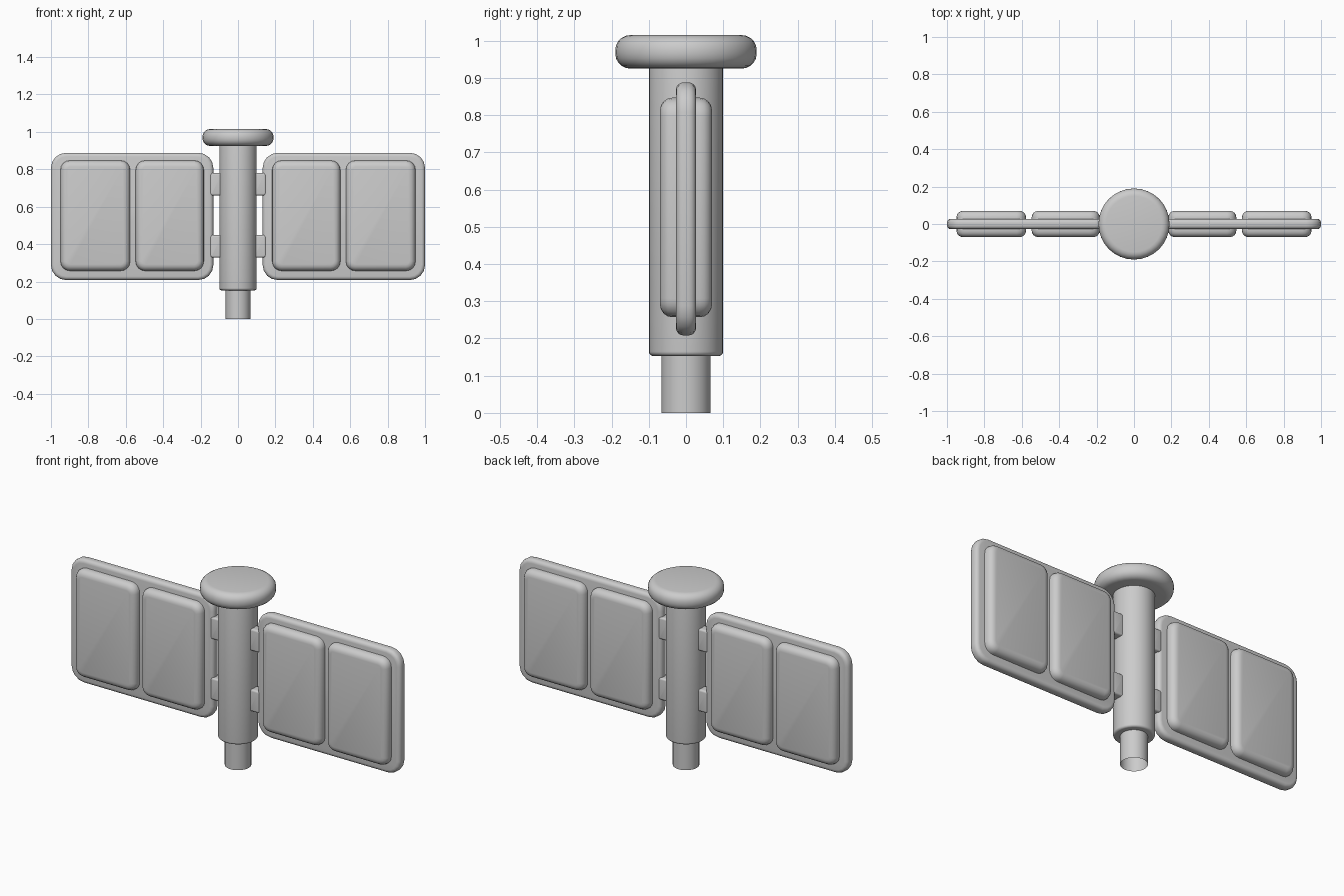
import bpy
import bmesh
import math
from mathutils import Vector

cube = bpy.data.objects.get("Cube")
if cube:
    bpy.data.objects.remove(cube, do_unlink=True)

# One plain grey for the whole model
grey = bpy.data.materials.new("plain grey")
grey.use_nodes = True
colour = (0.6, 0.6, 0.6, 1)
grey.diffuse_color = colour
grey.node_tree.nodes["Principled BSDF"].inputs["Base Color"].default_value = colour


def finish(name, bm):
    bmesh.ops.recalc_face_normals(bm, faces=bm.faces)
    mesh = bpy.data.meshes.new(name)
    bm.to_mesh(mesh)
    bm.free()
    mesh.materials.append(grey)
    obj = bpy.data.objects.new(name, mesh)
    bpy.context.collection.objects.link(obj)
    bpy.ops.object.select_all(action="DESELECT")
    bpy.context.view_layer.objects.active = obj
    obj.select_set(True)
    bpy.ops.object.shade_smooth_by_angle(angle=math.radians(40))
    return obj


def slab(name, x0, x1, z0, z1, half_depth, corner, rim):
    """Upright plate with rounded outline corners and softened rims."""
    bm = bmesh.new()
    bmesh.ops.create_cube(bm, size=1)
    for v in bm.verts:
        v.co = Vector(((x0 + x1) / 2 + v.co.x * (x1 - x0),
                       v.co.y * 2 * half_depth,
                       (z0 + z1) / 2 + v.co.z * (z1 - z0)))
    across = [e for e in bm.edges
              if abs(e.verts[0].co.y - e.verts[1].co.y) > half_depth]
    bmesh.ops.bevel(bm, geom=across, offset=corner, segments=4,
                    profile=0.5, affect="EDGES")
    rims = [e for e in bm.edges
            if abs(e.verts[0].co.y - e.verts[1].co.y) < half_depth]
    bmesh.ops.bevel(bm, geom=rims, offset=rim, segments=4,
                    profile=0.5, affect="EDGES")
    return finish(name, bm)


def drum(name, radius, z0, z1, rim=0, capped=True):
    """Upright cylinder, optionally open-ended or with rounded rims."""
    bm = bmesh.new()
    bmesh.ops.create_cone(bm, cap_ends=capped, segments=32, radius1=radius,
                          radius2=radius, depth=z1 - z0)
    bmesh.ops.translate(bm, verts=bm.verts, vec=(0, 0, (z0 + z1) / 2))
    if rim:
        rims = [e for e in bm.edges
                if abs(e.verts[0].co.z - e.verts[1].co.z) < 0.001]
        bmesh.ops.bevel(bm, geom=rims, offset=rim, segments=5,
                        profile=0.5, affect="EDGES")
    return finish(name, bm)


# Central post: open lower tube, main column and rounded cap
drum("lower_tube", 0.066, 0, 0.16, capped=False)
drum("column", 0.1, 0.153, 0.95, rim=0.012)
drum("top_cap", 0.19, 0.925, 1.015, rim=0.04)

# Wings: frame, two raised pads showing on both faces, two brackets
for side, sign in (("left", 1), ("right", -1)):
    def wing_part(name, inner, outer, *rest):
        x0, x1 = sorted((sign * inner, sign * outer))
        slab(f"{side}_{name}", x0, x1, *rest)

    wing_part("wing_frame", 0.132, 1.0, 0.208, 0.888, 0.027, 0.08, 0.02)
    wing_part("inner_pad", 0.183, 0.547, 0.257, 0.847, 0.07, 0.05, 0.034)
    wing_part("outer_pad", 0.577, 0.949, 0.257, 0.847, 0.07, 0.05, 0.034)
    for label, z in (("upper", 0.72), ("lower", 0.388)):
        wing_part(label + "_bracket", 0.08, 0.15, z - 0.06, z + 0.06,
                  0.028, 0.012, 0.01)
